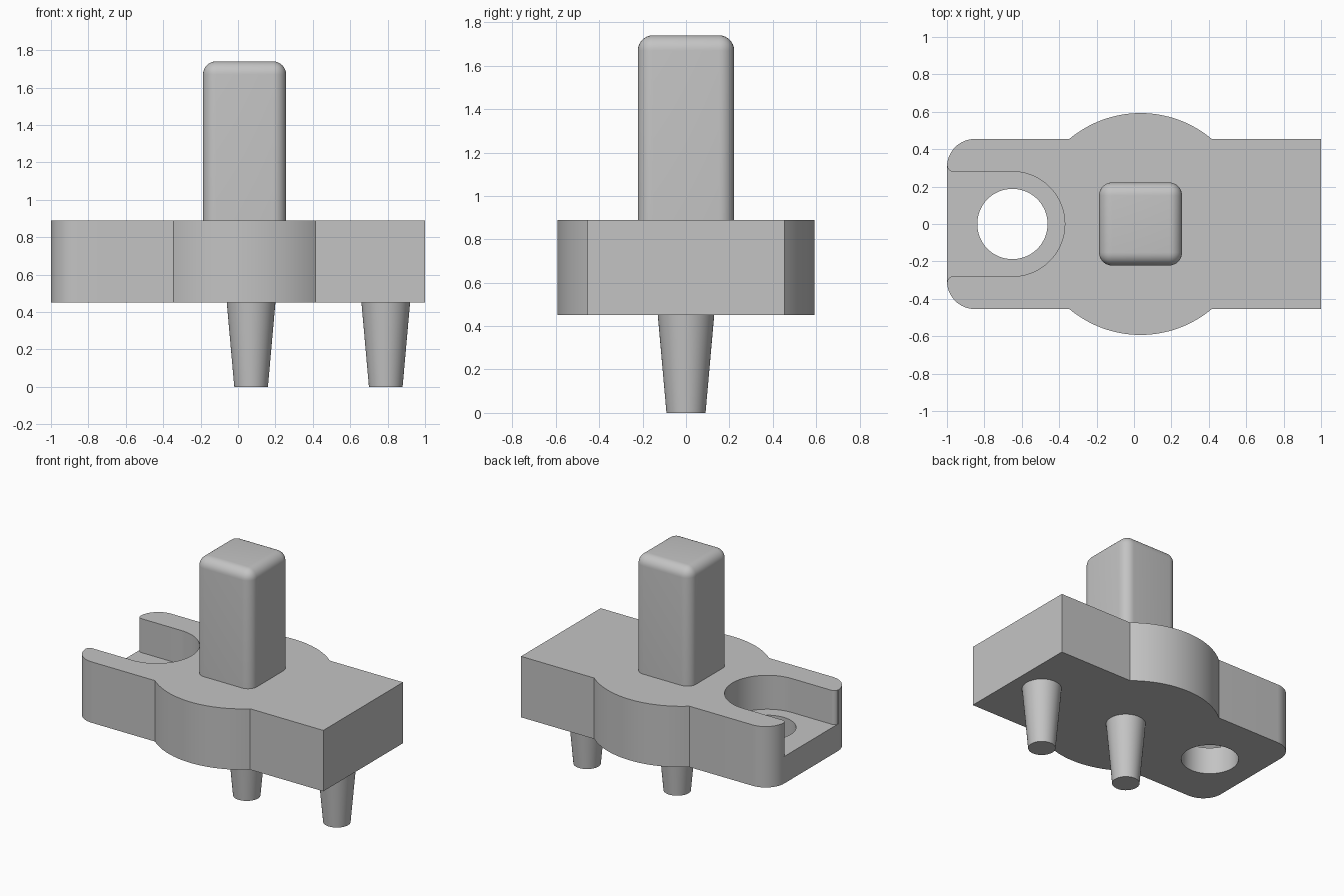
import bpy
import bmesh
from math import sin, cos, radians, atan2, degrees
from mathutils import Matrix

cube = bpy.data.objects.get("Cube")
if cube:
    bpy.data.objects.remove(cube, do_unlink=True)

grey = bpy.data.materials.new("plain grey")
grey.use_nodes = True
colour = (0.55, 0.55, 0.55, 1)
grey.diffuse_color = colour
grey.node_tree.nodes["Principled BSDF"].inputs["Base Color"].default_value = colour


def arc(cx, cy, r, start, end, steps):
    """Points along an arc, angles in degrees."""
    angles = [radians(start + (end - start) * i / steps) for i in range(steps + 1)]
    return [(cx + r * cos(a), cy + r * sin(a)) for a in angles]


def mirrored(half):
    """Close a half outline by mirroring it in y."""
    return half + [(x, -y) for x, y in reversed(half)]


def finish(name, bm):
    bmesh.ops.recalc_face_normals(bm, faces=bm.faces[:])
    mesh = bpy.data.meshes.new(name)
    bm.to_mesh(mesh)
    bm.free()
    mesh.materials.append(grey)
    obj = bpy.data.objects.new(name, mesh)
    bpy.context.collection.objects.link(obj)
    return obj


def prism(name, outline, z0, z1):
    bm = bmesh.new()
    face = bm.faces.new([bm.verts.new((x, y, z0)) for x, y in outline])
    top = bmesh.ops.extrude_face_region(bm, geom=[face])["geom"]
    verts = [v for v in top if isinstance(v, bmesh.types.BMVert)]
    bmesh.ops.translate(bm, verts=verts, vec=(0, 0, z1 - z0))
    return finish(name, bm)


def select(obj):
    bpy.ops.object.select_all(action="DESELECT")
    obj.select_set(True)
    bpy.context.view_layer.objects.active = obj


def smooth(obj):
    select(obj)
    bpy.ops.object.shade_smooth_by_angle(angle=radians(30))


def cut(obj, cutter):
    mod = obj.modifiers.new("cut", "BOOLEAN")
    mod.operation = "DIFFERENCE"
    mod.solver = "EXACT"
    mod.object = cutter
    select(obj)
    bpy.ops.object.modifier_apply(modifier=mod.name)
    bpy.data.objects.remove(cutter, do_unlink=True)


BASE, TOP, FLOOR = 0.45, 0.89, 0.645
HALF, BULGE, MID = 0.455, 0.593, 0.035
HOLE_X = -0.65

# Plate with bulging sides and two rounded corners
side = (BULGE ** 2 - HALF ** 2) ** 0.5
edge = degrees(atan2(HALF, side))
half = [(1, HALF)]
half += arc(MID, 0, BULGE, edge, 180 - edge, 32)
half += arc(-0.85, HALF - 0.15, 0.15, 90, 180, 16)
plate = prism("plate", mirrored(half), BASE, TOP)

# Open round-ended recess with softened mouth
half = [(-1.2, 0.31)]
half += arc(-0.968, 0.31, 0.03, 180, 270, 8)
half += arc(HOLE_X, 0, 0.28, 90, 0, 24)[:-1]
tip = [(HOLE_X + 0.28, 0)]
outline = half + tip + [(x, -y) for x, y in reversed(half)]
cut(plate, prism("recess_cutter", outline, FLOOR, 1.1))

# Through hole
cut(plate, prism("hole_cutter", arc(HOLE_X, 0, 0.188, 0, 360, 64)[:-1], 0.3, 1.1))
smooth(plate)

# Upright post, rounded on its sides and top
bm = bmesh.new()
bmesh.ops.create_cube(bm, size=1, matrix=Matrix.Translation((MID, 0, 1.315))
                      @ Matrix.Diagonal((0.444, 0.444, 0.85, 1)))
edges = [e for e in bm.edges if max(v.co.z for v in e.verts) > 1]
bmesh.ops.bevel(bm, geom=edges, offset=0.07, segments=8, profile=0.5, affect="EDGES")
smooth(finish("post", bm))

# Tapered pegs under the plate
for name, x in (("middle_peg", 0.07), ("end_peg", 0.79)):
    bm = bmesh.new()
    bmesh.ops.create_cone(bm, cap_ends=True, segments=48, radius1=0.09,
                          radius2=0.13, depth=BASE,
                          matrix=Matrix.Translation((x, 0, BASE / 2)))
    smooth(finish(name, bm))
